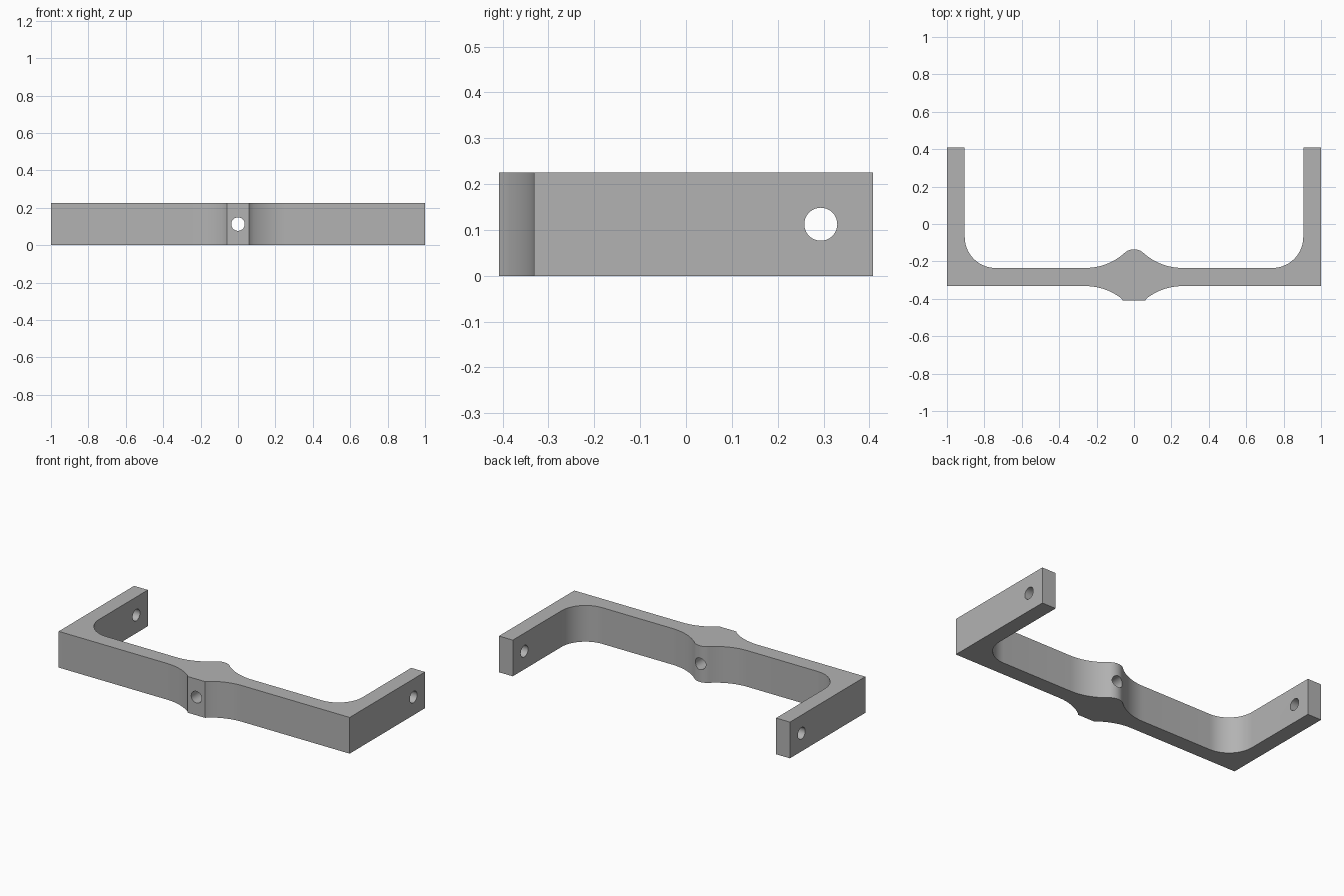
import bpy
import bmesh
from math import asin, cos, sin, pi, radians
from mathutils import Matrix, Vector

if "Cube" in bpy.data.objects:
    bpy.data.objects.remove(bpy.data.objects["Cube"])

HEIGHT = 0.225
FRONT, BACK = -0.408, 0.408
BAR_FRONT, BAR_BACK = -0.332, -0.235
ARM_INNER, ARM_OUTER = 0.905, 1.0
HOLE_RADIUS = 0.036

# Material
grey = bpy.data.materials.new("plain grey")
grey.use_nodes = True
colour = (0.45, 0.45, 0.45, 1)
grey.diffuse_color = colour
grey.node_tree.nodes["Principled BSDF"].inputs["Base Color"].default_value = colour


def arc(cx, cy, r, start, end, n=14):
    """Points on an arc between two angles in radians."""
    angles = [start + (end - start) * i / n for i in range(n + 1)]
    return [(cx + r * cos(a), cy + r * sin(a)) for a in angles]


# Half outline: front boss, outer corner, arm, inner fillet, rounded back boss
flare, flare_x, flat_x = 0.314, 0.26, 0.06
front_angle = asin((flare_x - flat_x) / flare)
rise = -0.135 - BAR_BACK
reach = (flare_x ** 2 + rise ** 2) / (2 * rise)
nose = reach - flare
back_angle = asin(flare_x / reach)
fillet = 0.165

half = [(flat_x, FRONT)]
half += arc(flare_x, BAR_FRONT - flare, flare, pi / 2 + front_angle, pi / 2)[1:]
half += [(ARM_OUTER, BAR_FRONT), (ARM_OUTER, BACK), (ARM_INNER, BACK)]
half += arc(ARM_INNER - fillet, BAR_BACK + fillet, fillet, 0, -pi / 2)
half += arc(flare_x, BAR_BACK + flare, flare, -pi / 2, -pi / 2 - back_angle)
half += arc(0, BAR_BACK + rise - nose, nose, pi / 2 - back_angle, pi / 2)[1:]
outline = half + [(-x, y) for x, y in reversed(half[:-1])]

# Bracket body: outline extruded upwards
bm = bmesh.new()
base = bm.faces.new([bm.verts.new((x, y, 0)) for x, y in outline])
top = bmesh.ops.extrude_face_region(bm, geom=[base], use_keep_orig=True)
bmesh.ops.translate(bm, vec=(0, 0, HEIGHT),
                    verts=[g for g in top["geom"] if isinstance(g, bmesh.types.BMVert)])
bmesh.ops.recalc_face_normals(bm, faces=bm.faces)
mesh = bpy.data.meshes.new("bracket")
bm.to_mesh(mesh)
bm.free()
mesh.materials.append(grey)
bracket = bpy.data.objects.new("bracket", mesh)
bpy.context.collection.objects.link(bracket)


def drill(name, location, axis, depth):
    """Cut a round hole through the bracket."""
    bm = bmesh.new()
    turn = Vector((0, 0, 1)).rotation_difference(Vector(axis)).to_matrix().to_4x4()
    bmesh.ops.create_cone(bm, cap_ends=True, segments=40, radius1=HOLE_RADIUS,
                          radius2=HOLE_RADIUS, depth=depth,
                          matrix=Matrix.Translation(location) @ turn)
    data = bpy.data.meshes.new(name)
    bm.to_mesh(data)
    bm.free()
    data.materials.append(grey)
    cutter = bpy.data.objects.new(name, data)
    bpy.context.collection.objects.link(cutter)
    cut = bracket.modifiers.new(name, "BOOLEAN")
    cut.operation, cut.solver, cut.object = "DIFFERENCE", "EXACT", cutter
    bpy.ops.object.modifier_apply(modifier=name)
    bpy.data.objects.remove(cutter)


bpy.ops.object.select_all(action="DESELECT")
bracket.select_set(True)
bpy.context.view_layer.objects.active = bracket

# Holes through both arms and the middle boss
drill("arm_hole", (0, 0.294, HEIGHT / 2), (1, 0, 0), 2.4)
drill("boss_hole", (0, -0.27, HEIGHT / 2), (0, 1, 0), 0.5)

bpy.ops.object.shade_smooth_by_angle(angle=radians(30))
